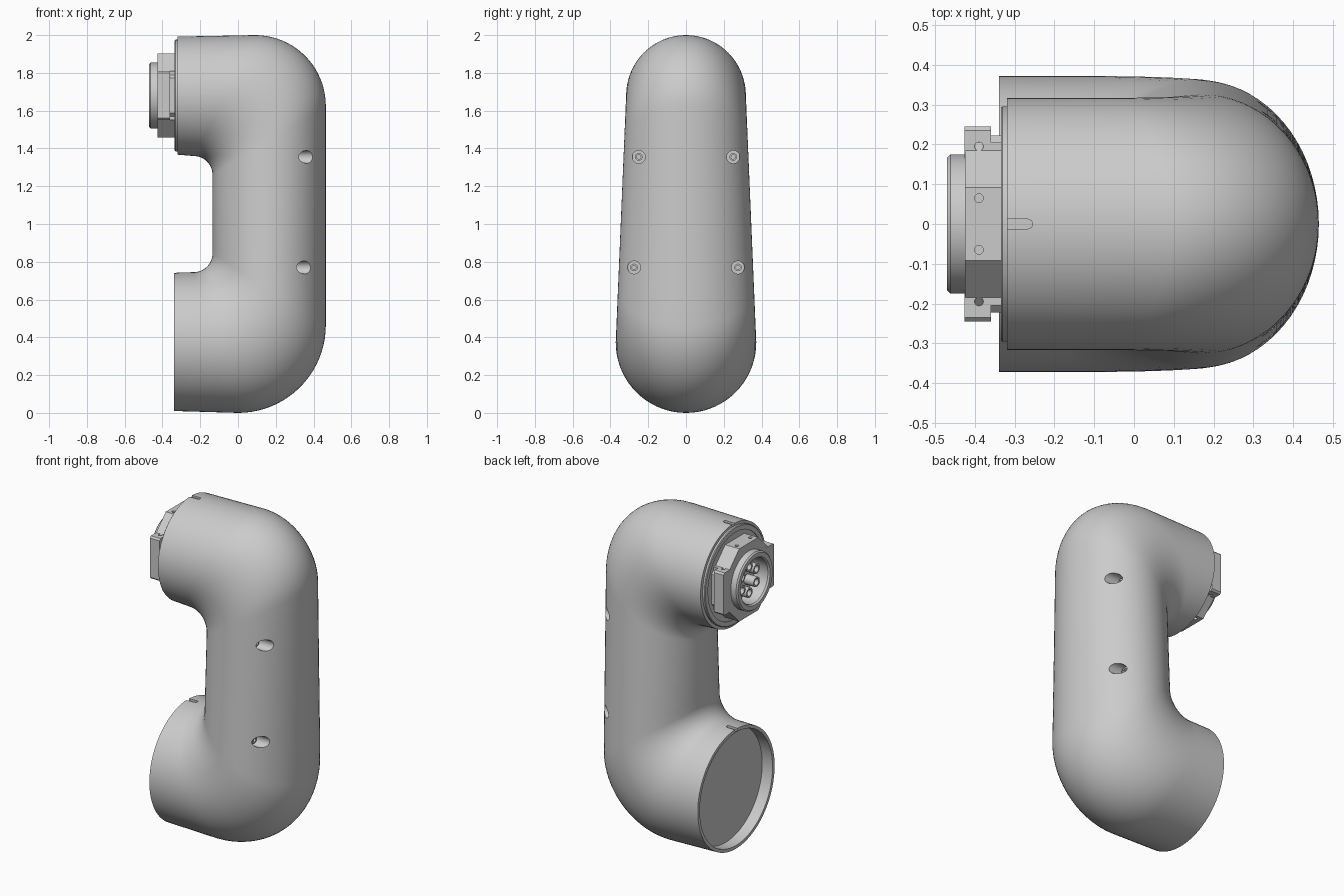
import bpy, bmesh, math
from mathutils import Vector, Matrix

if "Cube" in bpy.data.objects:
    bpy.data.objects.remove(bpy.data.objects["Cube"])

ZU, ZL = 1.68, 0.375      # axis heights of upper and lower joints
SEG = 72


def finish(name, bm):
    bmesh.ops.remove_doubles(bm, verts=bm.verts, dist=1e-5)
    bmesh.ops.recalc_face_normals(bm, faces=bm.faces)
    me = bpy.data.meshes.new(name)
    bm.to_mesh(me)
    bm.free()
    ob = bpy.data.objects.new(name, me)
    bpy.context.collection.objects.link(ob)
    return ob


def smooth(ob, angle=32):
    bpy.ops.object.select_all(action='DESELECT')
    ob.select_set(True)
    bpy.context.view_layer.objects.active = ob
    bpy.ops.object.shade_smooth_by_angle(angle=math.radians(angle))


def loft(name, rings):
    bm = bmesh.new()
    loops = [[bm.verts.new(p) for p in r] for r in rings]
    for a, b in zip(loops, loops[1:]):
        for i in range(len(a)):
            j = (i + 1) % len(a)
            bm.faces.new((a[i], a[j], b[j], b[i]))
    bm.faces.new(loops[0])
    bm.faces.new(loops[-1])
    return finish(name, bm)


def lathe_x(name, profile, y=0, z=ZU, n=SEG):
    """Turn (x, radius) points about an axis along x; both ends are capped."""
    return loft(name, [[(x, y + r * math.cos(k * math.tau / n), z + r * math.sin(k * math.tau / n))
                        for k in range(n)] for x, r in profile])


def prism_x(name, outline, x0, x1, z=ZU):
    return loft(name, [[(x, p[0], z + p[1]) for p in outline] for x in (x0, x1)])


def rod(name, p0, p1, r, n=24):
    bm = bmesh.new()
    a, b = Vector(p0), Vector(p1)
    m = Matrix.Translation((a + b) / 2) @ (b - a).to_track_quat('Z', 'Y').to_matrix().to_4x4()
    bmesh.ops.create_cone(bm, cap_ends=True, segments=n, radius1=r, radius2=r,
                          depth=(b - a).length, matrix=m)
    return finish(name, bm)


def cut(ob, cutters):
    bpy.context.view_layer.objects.active = ob
    for c in cutters:
        c.hide_render = True
        m = ob.modifiers.new("cut", 'BOOLEAN')
        m.operation, m.solver, m.object = 'DIFFERENCE', 'EXACT', c
        bpy.ops.object.modifier_apply(modifier=m.name)
        bpy.data.objects.remove(c)


# --- C-shaped housing: rings spanning an inner and an outer edge line ---
def arc(cx, cz, r, a):
    return Vector((cx + r * math.cos(a), 0, cz + r * math.sin(a)))


pairs = []                # (inner edge point, outer edge point)
N = 20


def bridge(end, steps):
    start = pairs[-1]
    for k in range(1, steps):
        pairs.append(tuple(s.lerp(e, k / steps) for s, e in zip(start, end)))


pairs.append((Vector((-.34, 0, .742)), Vector((-.34, 0, .010))))
low = [(arc(-.235, .845, .1, -math.pi / 2 + k / N * math.pi / 2),
        arc(0, .465, .465, -math.pi / 2 + k / N * math.pi / 2)) for k in range(N + 1)]
up = [(arc(-.235, 1.26, .1, k / N * math.pi / 2),
       arc(.09, 1.625, .375, k / N * math.pi / 2)) for k in range(N + 1)]
bridge(low[0], 4)
pairs += low
bridge(up[0], 10)
pairs += up
top_end = (Vector((-.32, 0, 1.367)), Vector((-.32, 0, 1.992)))
bridge(top_end, 4)
pairs.append(top_end)


def ring(inner, outer, shrink=0, dx=0):
    c, a = (inner + outer) / 2, (outer - inner) / 2
    w = .372 - .055 * min(1, max(0, (c.z - ZL) / (ZU - ZL))) - shrink
    a = a * (1 - shrink / a.length)
    c = c + Vector((dx, 0, 0))
    return [c + a * math.cos(t) + Vector((0, w * math.sin(t), 0))
            for t in (k * math.tau / SEG for k in range(SEG))]


rings = [ring(*p) for p in pairs]
mouth = [ring(*pairs[0], .02, .07), ring(*pairs[0], .02, 0)]   # recessed lower opening
housing = loft("arm_housing", mouth + rings)

# counterbored screw holes, alignment slots on both joints
cutters = []
screws = [(s * y, z) for y, z in ((.25, 1.355), (.275, .77)) for s in (-1, 1)]
for y, z in screws:
    cutters.append(rod("bore_cutter", (.29, y, z), (.6, y, z), .034, 32))
for x, z in ((-.32, 1.98), (-.34, .729)):
    w, n = .012, 8
    end = [(x + .053 + w * math.cos(t), w * math.sin(t))
           for t in (-math.pi / 2 + k * math.pi / n for k in range(n + 1))]
    outline = [(x - .05, -w)] + end + [(x - .05, w)]
    cutters.append(loft("slot_cutter", [[(p[0], p[1], zz) for p in outline] for zz in (z, z + .05)]))
cut(housing, cutters)
smooth(housing)

# socket-head screws at the bottom of the bores
for y, z in screws:
    smooth(lathe_x("screw", [(.28, .02), (.305, .02), (.305, .011), (.292, .011)], y, z, 24))

# --- upper coupling ---
smooth(lathe_x("joint_flange", [(-.31, .296), (-.331, .296), (-.335, .292), (-.335, .265), (-.33, .265)]))

# octagonal clamp collar with side lugs and set-screw holes
R = .2225 / math.cos(math.pi / 8)
octagon = [(R * math.cos(t), R * math.sin(t)) for t in (math.pi / 8 + k * math.pi / 4 for k in range(8))]
collar = prism_x("clamp_collar", octagon, -.425, -.328)
holes = [rod("bore_cutter", (-.45, 0, ZU), (-.338, 0, ZU), .16, SEG)]
for s in (-1, 1):
    for y in (-.065, .065):
        holes.append(rod("hole_cutter", (-.39, y, ZU + s * .2), (-.39, y, ZU + s * .25), .011, 16))
cut(collar, holes)
smooth(collar)
for s in (-1, 1):
    block = [(s * .165, -.13), (s * .235, -.13), (s * .245, -.12), (s * .245, .12), (s * .235, .13), (s * .165, .13)]
    lug = prism_x("clamp_lug", block, -.426, -.33)
    gap = [(s * .205, -.2), (s * .3, -.2), (s * .3, .2), (s * .205, .2)]
    bits = [prism_x("gap_cutter", gap, -.36, -.3),
            rod("hole_cutter", (-.39, s * .195, ZU + .11), (-.39, s * .195, ZU + .2), .011, 16),
            rod("hole_cutter", (-.39, s * .195, ZU - .11), (-.39, s * .195, ZU - .2), .011, 16),
            rod("bore_cutter", (-.45, 0, ZU), (-.338, 0, ZU), .17, SEG)]
    cut(lug, bits)
    smooth(lug)

# plug ring with recessed floor and contact sockets
smooth(lathe_x("plug_ring", [(-.34, .175), (-.462, .175), (-.47, .167), (-.47, .142),
                             (-.46, .135), (-.365, .135)]))
for k in range(6):
    t = math.radians(30 + 60 * k)
    y, z = .08 * math.cos(t), ZU + .08 * math.sin(t)
    smooth(lathe_x("contact_socket", [(-.36, .03), (-.43, .03), (-.43, .02), (-.375, .02)], y, z, 24))
